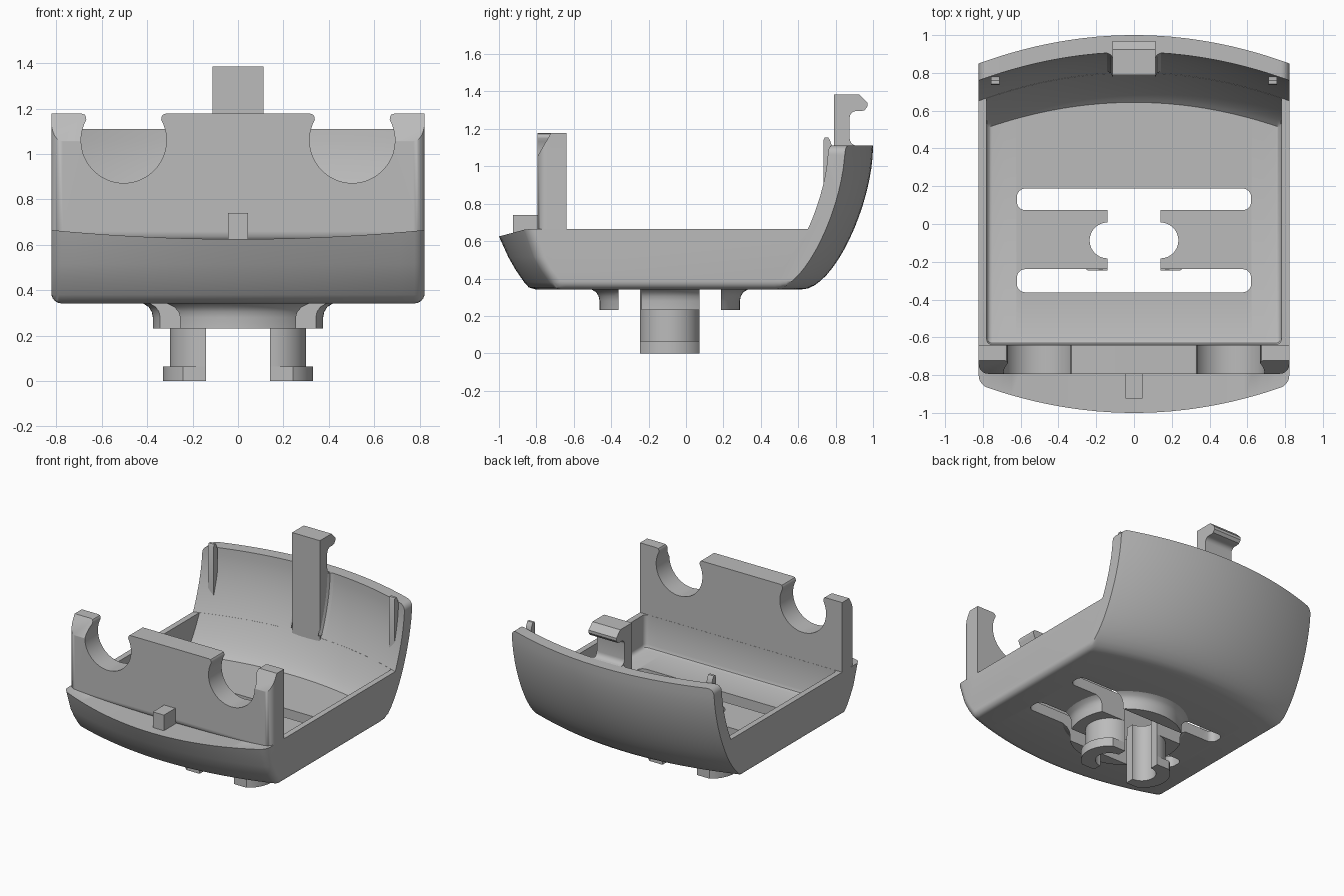
import bpy, bmesh
from math import sin, cos, pi, sqrt
from mathutils import Vector
from mathutils.geometry import interpolate_bezier

cube = bpy.data.objects.get("Cube")
if cube:
    bpy.data.objects.remove(cube)

grey = bpy.data.materials.new("plain grey")
grey.use_nodes = True
grey.diffuse_color = (0.5, 0.5, 0.5, 1)
grey.node_tree.nodes["Principled BSDF"].inputs["Base Color"].default_value = grey.diffuse_color

HALF, RIM, BASE, FLOOR, TOP = 0.822, 0.665, 0.342, 0.42, 1.11
LEDGE = 0.625       # front ledge height at the middle
MID_Y = -0.087      # centre of the mounting boss


def solid(name, rings):
    """Skin a stack of equal-length rings and cap both ends."""
    bm = bmesh.new()
    rows = [[bm.verts.new(p) for p in ring] for ring in rings]
    n = len(rows[0])
    for a, b in zip(rows, rows[1:]):
        for i in range(n):
            j = (i + 1) % n
            bm.faces.new((a[i], a[j], b[j], b[i]))
    bm.faces.new(rows[0][::-1])
    bm.faces.new(rows[-1])
    bmesh.ops.recalc_face_normals(bm, faces=bm.faces)
    mesh = bpy.data.meshes.new(name)
    bm.to_mesh(mesh)
    bm.free()
    mesh.materials.append(grey)
    ob = bpy.data.objects.new(name, mesh)
    bpy.context.collection.objects.link(ob)
    return ob


def prism(name, outline, axis, lo, hi):
    """Extrude a 2D outline along one axis."""
    def place(p, d):
        c = list(p)
        c.insert("xyz".index(axis), d)
        return c
    return solid(name, [[place(p, d) for p in outline] for d in (lo, hi)])


def box(x0, x1, y0, y1):
    return [(x0, y0), (x1, y0), (x1, y1), (x0, y1)]


def arc(cx, cy, r, a0, a1, n=24):
    return [(cx + r * cos(a0 + (a1 - a0) * i / n), cy + r * sin(a0 + (a1 - a0) * i / n))
            for i in range(n + 1)]


def rounded(x0, x1, y0, y1, r):
    corners = [(x1 - r, y1 - r), (x0 + r, y1 - r), (x0 + r, y0 + r), (x1 - r, y0 + r)]
    return [p for k, (x, y) in enumerate(corners)
            for p in arc(x, y, r, k * pi / 2, (k + 1) * pi / 2, 6)]


def activate(ob):
    bpy.ops.object.select_all(action='DESELECT')
    ob.select_set(True)
    bpy.context.view_layer.objects.active = ob


def cut(ob, cutters):
    for c in cutters:
        mod = ob.modifiers.new("cut", 'BOOLEAN')
        mod.operation, mod.solver, mod.object = 'DIFFERENCE', 'EXACT', c
        activate(ob)
        bpy.ops.object.modifier_apply(modifier=mod.name)


def bezier(*pts):
    return [tuple(p[:2]) for p in interpolate_bezier(*[Vector((*p, 0)) for p in pts], 17)]


def bowed(name, half, r, profile, bottom):
    """Sweep a side profile across x, bowing its ends and rounding the sides."""
    steps = [half - r + r * sin(k * pi / 12) for k in range(7)]
    inner = [(half - r) * k / 12 for k in range(12)]
    xs = [-x for x in reversed(inner[1:] + steps)] + inner + steps
    rings = []
    for x in xs:
        bow = 0.15 * (x / HALF) ** 2
        over = max(0, abs(x) - half + r)
        e = r - sqrt(max(0, r * r - over * over))
        ring = []
        for y, z in profile:
            ny = y - bow if y > 0.5 else y + e + (bow if y < -0.79 else 0)
            nz = z + (RIM - LEDGE) / 0.15 * bow if z == LEDGE else z
            ring.append((x, ny, min(max(nz, bottom + e), TOP - e)))
        rings.append(ring)
    return solid(name, rings)


# Side curves of the tall back wall
outer = bezier((0.62, BASE), (0.79, BASE), (1.0, 0.8), (1.0, TOP))
inside = bezier((0.645, FLOOR), (0.74, 0.5), (0.91, 0.83), (0.91, TOP))
low = [p for p in inside if p[1] < RIM]
high = [p for p in inside if p[1] >= RIM]
t = (RIM - low[-1][1]) / (high[0][1] - low[-1][1])
join = (low[-1][0] + t * (high[0][0] - low[-1][0]), RIM)

# Tray shell with its cavity
front = [(-0.805, BASE), (-0.84, 0.352), (-0.865, 0.38), (-0.91, 0.445), (-0.95, 0.515),
         (-1, LEDGE), (-0.72, LEDGE), (-0.7, RIM)]
shell = bowed("tray_shell", HALF, 0.045, front + [join] + high + outer[::-1], BASE)
cavity = bowed("cavity_cutter", 0.78, 0.03,
               [(-0.639, 0.675), (-0.639, FLOOR + 0.03), (-0.63, FLOOR + 0.009), (-0.609, FLOOR)]
               + [(y - 0.001, z) for y, z in low + [join]] + [(join[0] - 0.001, 0.675)], FLOOR)

# Round boss under the floor, flared where it meets the tray
boss = solid("round_boss", [[(x, y, z) for x, y in arc(0, MID_Y, r, 0, 2 * pi, 64)[:-1]]
             for r, z in ((0.375, 0.231), (0.375, 0.28), (0.38, 0.305),
                          (0.393, 0.326), (0.42, 0.343), (0.42, 0.36))])

# Floor slots and the keyhole opening
holes = [prism("slot_cutter", rounded(-0.62, 0.62, y0, y1, 0.045), 'z', 0.1, 0.6)
         for y0, y1 in ((0.073, 0.188), (-0.362, -0.239))]
holes.append(prism("gap_cutter", box(-0.14, 0.14, -0.26, 0.1), 'z', 0.1, 0.6))
holes += [prism("round_cutter", arc(s * 0.14, MID_Y, 0.095, 0, 2 * pi, 40)[:-1], 'z', 0.1, 0.6)
          for s in (-1, 1)]
cut(shell, [cavity] + holes)
cut(boss, holes)

# Front wall with two round cradles
def cradle(cx):
    left = [(-0.185, 1.177), (-0.172, 1.173), (-0.166, 1.162)]
    bowl = arc(0, 1.06, 0.188, pi - 0.5, 2 * pi + 0.5, 40)
    pts = left + bowl + [(-x, z) for x, z in reversed(left)]
    return [(cx + x, z) for x, z in pts]

wall = prism("front_wall", [(-HALF, 0.61), (-HALF, 1.177)] + cradle(-0.503) + cradle(0.503)
             + [(HALF, 1.177), (HALF, 0.61)], 'y', -0.793, -0.64)
bm = bmesh.new()
bm.from_mesh(wall.data)
edges = [e for e in bm.edges
         if all(abs(v.co.x) > 0.81 and v.co.y < -0.78 for v in e.verts)]
bmesh.ops.bevel(bm, geom=edges, offset=0.05, segments=6, profile=0.5, affect='EDGES')
bm.to_mesh(wall.data)
bm.free()
slope = [(-0.85, 0.957), (-0.715, 1.19), (-0.85, 1.19)]
wedges = [prism("wedge_cutter", slope, 'x', *span) for span in ((-0.9, -0.6), (0.6, 0.9))]
cut(wall, wedges)

# Small locating tab on the front ledge
tab = prism("front_tab", box(-0.045, 0.045, -0.925, -0.78), 'z', 0.6, 0.74)

# Back latch with hooked top
hook = [(0.79, 0.62), (0.79, 1.385), (0.925, 1.385), (0.97, 1.34), (0.97, 1.32), (0.955, 1.3),
        (0.935, 1.295)]
hook += arc(0.91, 1.26, 0.035, pi / 2, pi, 6)
hook += arc(0.915, 1.15, 0.04, pi, 1.5 * pi, 6) + [(0.93, 1.1), (0.83, 0.62)]
latch = prism("back_latch", hook, 'x', -0.113, 0.113)

parts = [shell, boss, wall, tab, latch]
for s, side in ((1, "left"), (-1, "right")):
    # Fillets blending the latch into the back wall
    parts.append(solid(side + "_latch_fillet",
                       [[(s * 0.11, y - 0.04, z), (s * 0.122, y - 0.015, z),
                         (s * 0.15, y - 0.002, z), (s * 0.11, y + 0.03, z)] for y, z in high]))
    # Thin locating ribs inside the back wall
    rib = [(0.735, 0.74), (0.735, 1.14), (0.742, 1.155), (0.76, 1.155), (0.772, 1.135),
           (0.782, 1.1), (0.775, 0.74)]
    parts.append(prism(side + "_rib", rib, 'x', s * 0.735 - 0.022, s * 0.735 + 0.022))
    # Half-round clip legs with wider feet
    hole = arc(0.14, MID_Y, 0.095, pi / 2, -pi / 2)
    leg = arc(0.14, MID_Y, 0.16, -pi / 2, pi / 2) + hole
    foot = [(x, max(MID_Y - 0.16, min(MID_Y + 0.16, y)))
            for x, y in arc(0.14, MID_Y, 0.19, -1, 1)]
    foot = [(0.14, MID_Y - 0.16)] + foot + [(0.14, MID_Y + 0.16)] + hole
    for name, shape, z0, z1 in (("clip_leg", leg, 0.065, 0.36), ("clip_foot", foot, 0, 0.065)):
        parts.append(prism(side + "_" + name, [(s * x, y) for x, y in shape], 'z', z0, z1))

for c in [cavity] + holes + wedges:
    bpy.data.objects.remove(c)
for ob in parts:
    activate(ob)
    bpy.ops.object.shade_smooth_by_angle(angle=0.6)
# Keep the broad wall faces flat beside their rounded corners
wall.modifiers.new("flat_faces", 'WEIGHTED_NORMAL').keep_sharp = True
